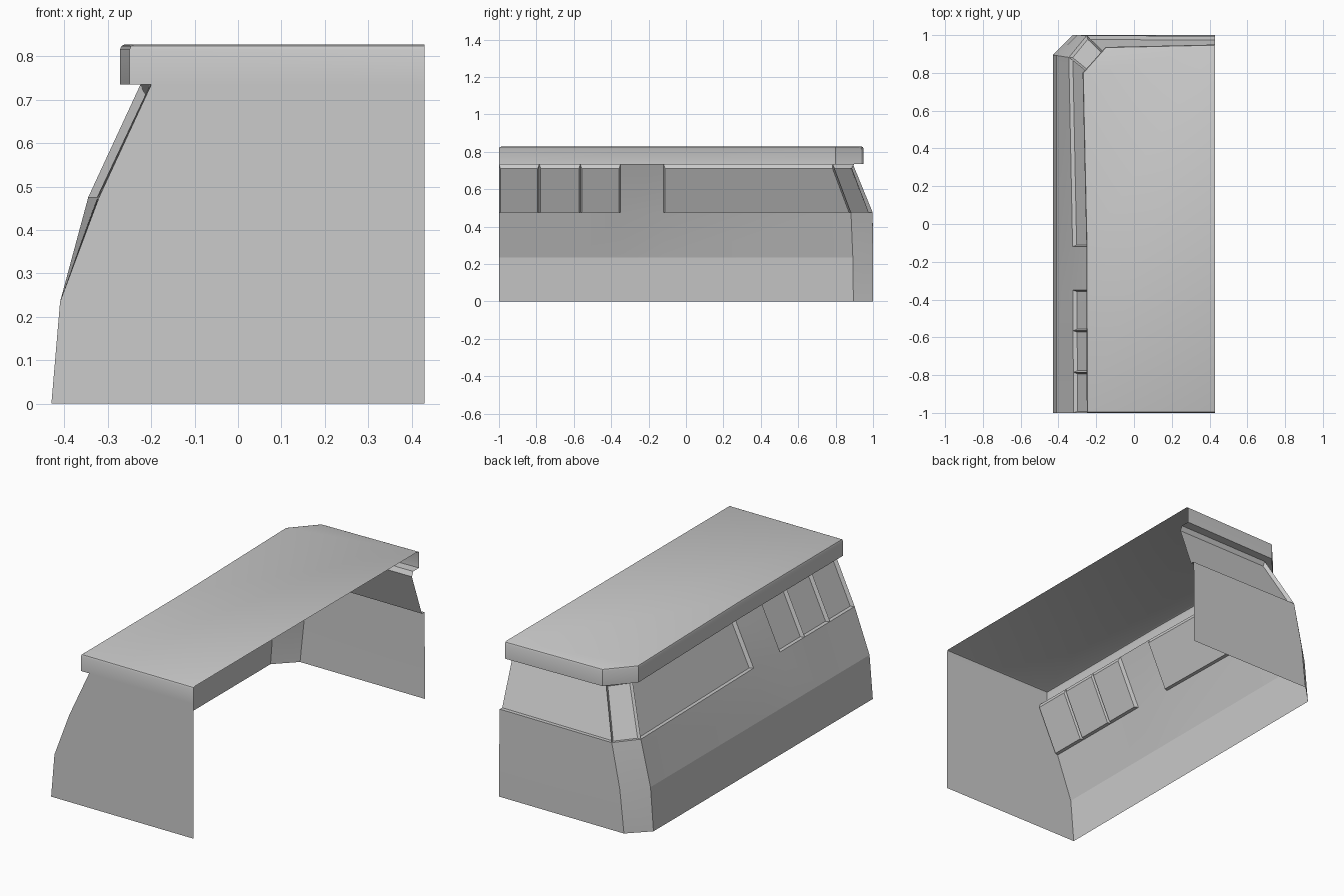
import bpy, bmesh
from mathutils import Vector

if "Cube" in bpy.data.objects:
    bpy.data.objects.remove(bpy.data.objects["Cube"])

LEVELS = [0.0, 0.235, 0.476, 0.735]
# Left wall x at each level for front, middle and rear stations
STATIONS_Y = [-1.0, -0.12]
LEFT_X = [(-0.43, -0.43, -0.43), (-0.41, -0.41, -0.41),
          (-0.32, -0.325, -0.345), (-0.20, -0.203, -0.225)]
CORNER_Y = [0.895, 0.892, 0.882, 0.785]          # rear end of left wall
BACK_START = [(-0.325, 1.0), (-0.30, 1.0), (-0.25, 0.998), (-0.14, 0.892)]
BACK_END_Y = [1.0, 1.0, 0.995, 0.90]             # back wall at the open side
OPEN_X = 0.43
ROOF_Z = 0.828
INSIDE = Vector((0.3, 0.0, 0.4))


def left(level, y):
    """Point on the left wall; y=None means the rear corner."""
    a, b, c = LEFT_X[level]
    if y is None:
        return Vector((c, CORNER_Y[level], LEVELS[level]))
    t = (y + 1) / (STATIONS_Y[1] + 1)
    return Vector((a + (b - a) * t, y, LEVELS[level]))


def corner(level):
    return Vector((*BACK_START[level], LEVELS[level]))


def back_end(level):
    return Vector((OPEN_X, BACK_END_Y[level], LEVELS[level]))


def face(bm, pts):
    return bm.faces.new([bm.verts.new(p) for p in pts])


def finish(bm, name, bevel=None, angle=0.35):
    bmesh.ops.remove_doubles(bm, verts=bm.verts, dist=0.0005)
    if bevel:
        edges = [e for e in bm.edges if len(e.link_faces) == 2
                 and all(v.co.z > bevel for v in e.verts)]
        bmesh.ops.bevel(bm, geom=edges, offset=0.012, segments=2,
                        profile=0.5, affect='EDGES')
    bmesh.ops.recalc_face_normals(bm, faces=bm.faces)
    if sum((f.calc_center_median() - INSIDE).dot(f.normal) * f.calc_area()
           for f in bm.faces) < 0:
        bmesh.ops.reverse_faces(bm, faces=bm.faces)
    me = bpy.data.meshes.new(name)
    bm.to_mesh(me)
    bm.free()
    ob = bpy.data.objects.new(name, me)
    bpy.context.collection.objects.link(ob)
    bpy.ops.object.select_all(action='DESELECT')
    ob.select_set(True)
    bpy.context.view_layer.objects.active = ob
    bpy.ops.object.shade_smooth_by_angle(angle=angle)
    return ob


def window(bm, p, depth=0.02, margin=(0.008, 0.008), rise=0.018):
    """Recessed pane with sloped reveals; p = bottom a, bottom b, top b, top a."""
    a, b, c, d = p
    n = (b - a).cross(d - a).normalized()
    if n.dot(INSIDE - a) < 0:
        n = -n
    w = (b - a).normalized()
    up_a, up_b = (d - a).normalized(), (c - b).normalized()
    off = n * depth
    q = [a + w * margin[0] + up_a * 0.008 + off, b - w * margin[1] + up_b * 0.008 + off,
         c - w * margin[1] - up_b * rise + off, d + w * margin[0] - up_a * rise + off]
    face(bm, q)
    for i in range(4):
        j = (i + 1) % 4
        if i == 1 and margin[1] == 0:             # open end has no reveal
            continue
        face(bm, [p[i], p[j], q[j], q[i]])


# Left side wall, with the plain pillar and four recessed windows
bm = bmesh.new()
cols = [-1.0, -0.785, -0.565, -0.35, -0.12, None]
for y0, y1 in zip(cols, cols[1:]):
    for k in range(3):
        quad = [left(k, y0), left(k, y1), left(k + 1, y1), left(k + 1, y0)]
        if k == 2 and y0 != -0.35:
            window(bm, quad)
        else:
            face(bm, quad)
finish(bm, "left_wall", angle=0.15)

# Chamfered corner with its narrow window
bm = bmesh.new()
for k in range(3):
    quad = [left(k, None), corner(k), corner(k + 1), left(k + 1, None)]
    if k == 2:
        window(bm, quad, depth=0.015, margin=(0.012, 0.012))
    else:
        face(bm, quad)
finish(bm, "corner_wall", angle=0.15)

# Back wall with one wide window running to the open side
bm = bmesh.new()
for k in range(3):
    quad = [corner(k), back_end(k), back_end(k + 1), corner(k + 1)]
    if k == 2:
        window(bm, quad, margin=(0.008, 0))
    else:
        face(bm, quad)
finish(bm, "back_wall", angle=0.15)

# Flat front wall
bm = bmesh.new()
face(bm, [left(k, -1.0) for k in range(4)]
     + [Vector((OPEN_X, -1, LEVELS[3])), Vector((OPEN_X, -1, 0))])
finish(bm, "front_wall")

# Roof: top skin, hanging rim and underside of the overhang
bm = bmesh.new()
rim = [(OPEN_X, -1.0), (-0.25, -1.0), (-0.252, -0.12), (-0.272, 0.80),
       (-0.15, 0.937), (OPEN_X, 0.95)]
low = [Vector((x, y, LEVELS[3])) for x, y in rim]
top = [Vector((x, y, ROOF_Z)) for x, y in rim]
face(bm, top)
for i in range(5):
    face(bm, [low[i], low[i + 1], top[i + 1], top[i]])
inner = [left(3, -1.0), left(3, -0.12), left(3, None), corner(3), back_end(3)]
for i in range(4):
    face(bm, [low[i + 1], low[i + 2], inner[i + 1], inner[i]])
finish(bm, "roof", bevel=0.8, angle=0.6)
